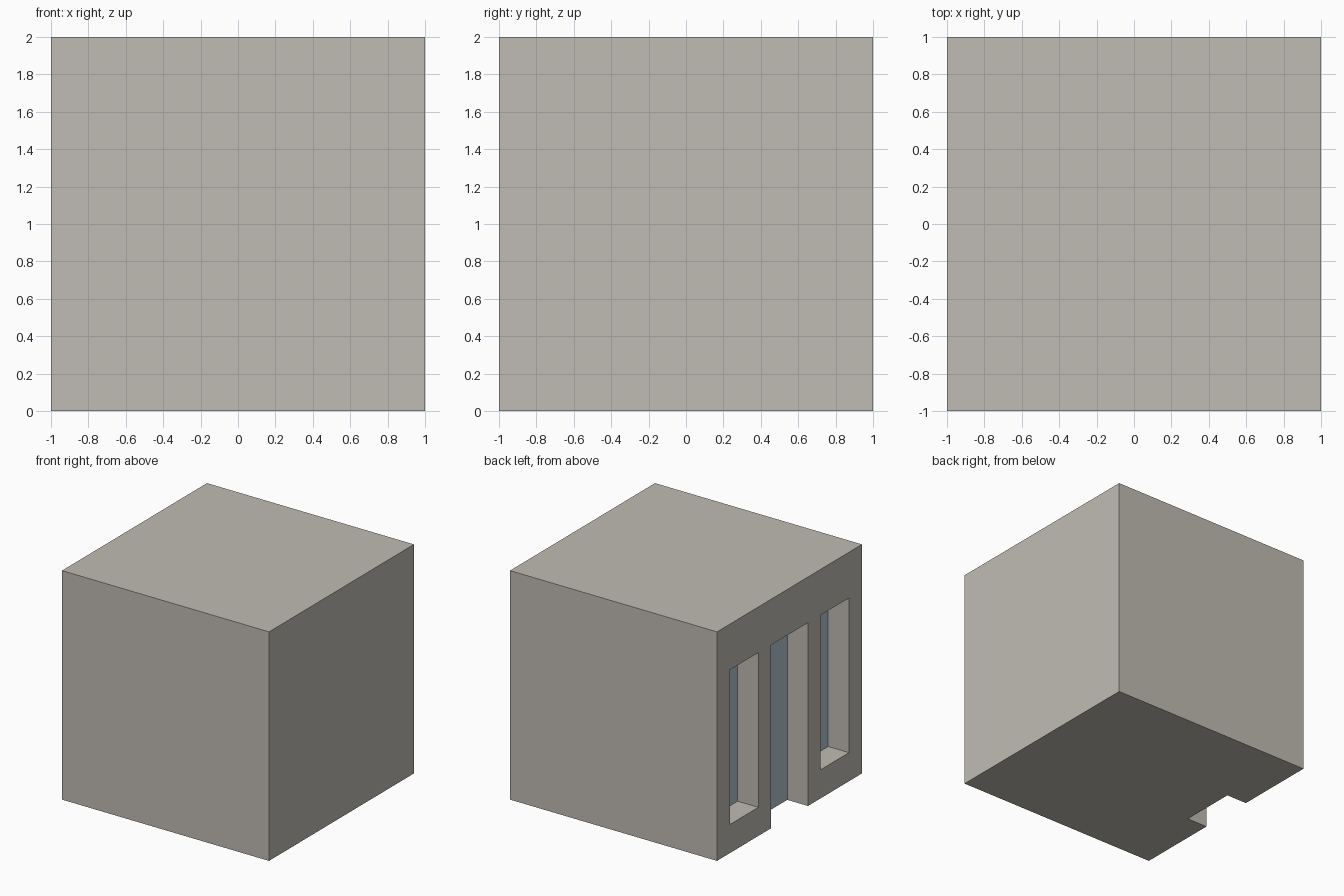
import bpy
import bmesh
from mathutils import Vector

default = bpy.data.objects.get("Cube")
if default:
    bpy.data.objects.remove(default, do_unlink=True)


def make_material(name, rgb):
    mat = bpy.data.materials.new(name)
    mat.use_nodes = True
    mat.diffuse_color = (*rgb, 1)
    mat.node_tree.nodes["Principled BSDF"].inputs["Base Color"].default_value = (*rgb, 1)
    return mat


def make_box(name, low, high, mat=None):
    """Axis-aligned box between two opposite corners."""
    low, high = Vector(low), Vector(high)
    bm = bmesh.new()
    bmesh.ops.create_cube(bm, size=1)
    for v in bm.verts:
        v.co = (low + high) / 2 + v.co * (high - low)
    mesh = bpy.data.meshes.new(name)
    bm.to_mesh(mesh)
    bm.free()
    obj = bpy.data.objects.new(name, mesh)
    bpy.context.collection.objects.link(obj)
    if mat:
        mesh.materials.append(mat)
    return obj


concrete = make_material("warm_grey_concrete", (0.527, 0.503, 0.456))
glass = make_material("pale_blue_glass", (0.446, 0.567, 0.61))

# Solid building block
body = make_box("building_body", (-1, -1, 0), (1, 1, 2), concrete)

# Recessed openings on the facade: name, y from, y to, sill height
glass_x, thickness, head = -0.8, 0.005, 1.6
openings = [
    ("back_window", 0.43, 0.82, 0.25),
    ("doorway", -0.255, 0.255, 0),
    ("front_window", -0.82, -0.43, 0.25),
]

for name, y0, y1, sill in openings:
    # Recess cut into the wall; the doorway cut runs out through the base
    cut_base = sill if sill > 0 else -0.2
    cutter = make_box(name + "_cutter", (-1.2, y0, cut_base),
                      (glass_x + thickness, y1, head))
    cutter.hide_render = True
    mod = body.modifiers.new(name, "BOOLEAN")
    mod.operation = "DIFFERENCE"
    mod.solver = "EXACT"
    mod.object = cutter
    bpy.context.view_layer.objects.active = body
    bpy.ops.object.modifier_apply(modifier=mod.name)
    bpy.data.objects.remove(cutter, do_unlink=True)

    # Glass pane filling the back of the recess
    make_box(name + "_glass", (glass_x, y0, sill),
             (glass_x + thickness, y1, head), glass)
